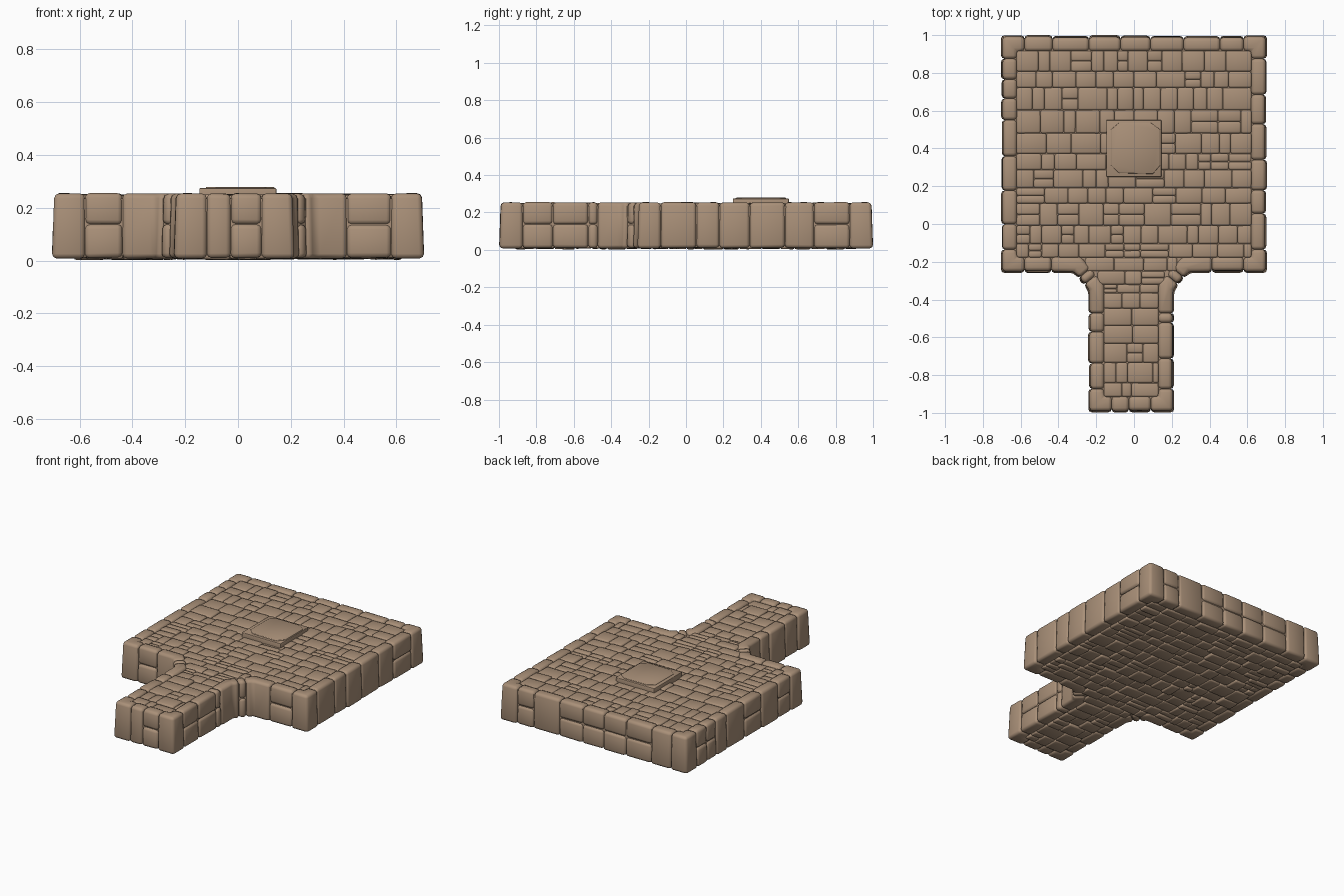
import bpy, bmesh, random
from mathutils import Vector as V

if "Cube" in bpy.data.objects:
    bpy.data.objects.remove(bpy.data.objects["Cube"])

random.seed(4)
stone_mat = bpy.data.materials.new("tan stone")
stone_mat.diffuse_color = (0.40, 0.28, 0.19, 1)
stone_mat.use_nodes = True
stone_mat.node_tree.nodes["Principled BSDF"].inputs["Base Color"].default_value = stone_mat.diffuse_color

# Floor plan outline, counter-clockwise: square room plus entrance passage
PLAN = [V(p) for p in [(-.7, .995), (-.7, -.255), (-.318, -.255), (-.238, -.352), (-.238, -.993),
                       (.209, -.993), (.209, -.352), (.292, -.255), (.7, -.255), (.7, .995)]]
N = len(PLAN)
RIM = 0.08


def edge(i):
    """Start, direction, inward normal and length of outline edge i."""
    a, b = PLAN[i % N], PLAN[(i + 1) % N]
    d = (b - a).normalized()
    return a, d, V((-d.y, d.x)), (b - a).length


def along(i, t, depth):
    a, d, n, _ = edge(i)
    return a + d * t + n * depth


def corner(i, depth):
    """Mitred outline corner moved inwards by depth."""
    n1, n2 = edge(i - 1)[2], edge(i)[2]
    m = (n1 + n2).normalized()
    return PLAN[i % N] + m * (depth / m.dot(n1))


def prism(bm, low, high, z0, z1, tilt=0.0):
    """Closed block between two matching outlines."""
    j = lambda: random.uniform(-tilt, tilt)
    lo = [bm.verts.new((p.x, p.y, z0 + j())) for p in low]
    hi = [bm.verts.new((p.x, p.y, z1 + j())) for p in high]
    bm.faces.new(lo[::-1])
    bm.faces.new(hi)
    n = len(lo)
    for k in range(n):
        bm.faces.new((lo[k], lo[(k + 1) % n], hi[(k + 1) % n], hi[k]))


def finish(bm, name, bevel):
    bmesh.ops.recalc_face_normals(bm, faces=bm.faces)
    for f in bm.faces:
        f.smooth = True
    me = bpy.data.meshes.new(name)
    bm.to_mesh(me)
    bm.free()
    me.materials.append(stone_mat)
    ob = bpy.data.objects.new(name, me)
    bpy.context.collection.objects.link(ob)
    if bevel:
        m = ob.modifiers.new("worn edges", 'BEVEL')
        m.width, m.segments, m.limit_method = bevel, 2, 'ANGLE'
    else:
        for f in me.polygons:
            f.use_smooth = False
    return ob


def split(a, b, lo, hi):
    """Random cut positions from a to b."""
    cuts = [a]
    while b - cuts[-1] > hi:
        cuts.append(cuts[-1] + random.uniform(lo, hi))
    if b - cuts[-1] < lo * .5 and len(cuts) > 1:
        cuts.pop()
    return cuts + [b]


def taper(z):
    return 0.009 * z / 0.255 - 0.005


# Edge stones: corner blocks with runs of one- or two-course stones between
bm = bmesh.new()
reach = [0.12 if edge(i)[3] > .3 else .04 for i in range(N)]
for i in range(N):
    ring = lambda z: [along(i - 1, edge(i - 1)[3] - reach[i - 1], taper(z)), corner(i, taper(z)),
                      along(i, reach[i], taper(z)), along(i, reach[i], RIM),
                      corner(i, RIM), along(i - 1, edge(i - 1)[3] - reach[i - 1], RIM)]
    prism(bm, ring(.008), ring(.254), .008, .254)
    cuts = split(reach[i], edge(i)[3] - reach[i], .09, .2)
    for t0, t1 in zip(cuts, cuts[1:]):
        levels = random.choice([[.01, .254], [.01, .137, .254], [.01, .137, .254]])
        for z0, z1 in zip(levels, levels[1:]):
            off = random.uniform(-.002, .005)
            ring2 = lambda z: [along(i, t0, taper(z) + off), along(i, t1, taper(z) + off),
                               along(i, t1, RIM), along(i, t0, RIM)]
            prism(bm, ring2(z0), ring2(z1), z0, z1, .002)
finish(bm, "edge_stones", .018)

# Solid core closing the joints
bm = bmesh.new()
core = [corner(i, .014) for i in range(N)]
prism(bm, core, core, .02, .236)
finish(bm, "core", 0)


def tile(bm, x0, x1, y0, y1, z0, z1):
    q = [V((x0, y0)), V((x1, y0)), V((x1, y1)), V((x0, y1))]
    prism(bm, q, q, z0, z1, .003)


def span(y):
    """Paved width at depth y, widening through the chamfered neck."""
    f = min(max((y + .32) / .14, 0), 1)
    if y > -.18:
        return -.622, .622
    return -.16 - .13 * f, .13 + .13 * f


def paving(name, top):
    bm = bmesh.new()
    rows = split(-.915, -.32, .07, .11) + [-.25] + split(-.178, .917, .07, .125)
    for y0, y1 in zip(rows, rows[1:]):
        a, b = span((y0 + y1) / 2)
        xs = split(a, b, .05, .16)
        for x0, x1 in zip(xs, xs[1:]):
            parts = [y0, (y0 + y1) / 2, y1] if random.random() < .18 else [y0, y1]
            for c, d in zip(parts, parts[1:]):
                if top:
                    tile(bm, x0, x1, c, d, .15, random.uniform(.243, .251))
                else:
                    tile(bm, x0, x1, c, d, random.uniform(.004, .013), .1)
    finish(bm, name, .010)


paving("floor_tiles", True)
paving("underside_tiles", False)

# Raised square plinth with a worn slab on top
bm = bmesh.new()
q = [V(p) for p in [(-.146, .25), (.145, .25), (.145, .55), (-.146, .55)]]
prism(bm, q, q, .22, .274)
finish(bm, "plinth", .003)
bm = bmesh.new()
s = [V(p) for p in [(-.08, .27), (.1, .265), (.138, .31), (.138, .5), (.09, .535),
                    (-.08, .535), (-.122, .5), (-.122, .31)]]
prism(bm, s, s, .25, .279)
finish(bm, "worn_slab", .004)
